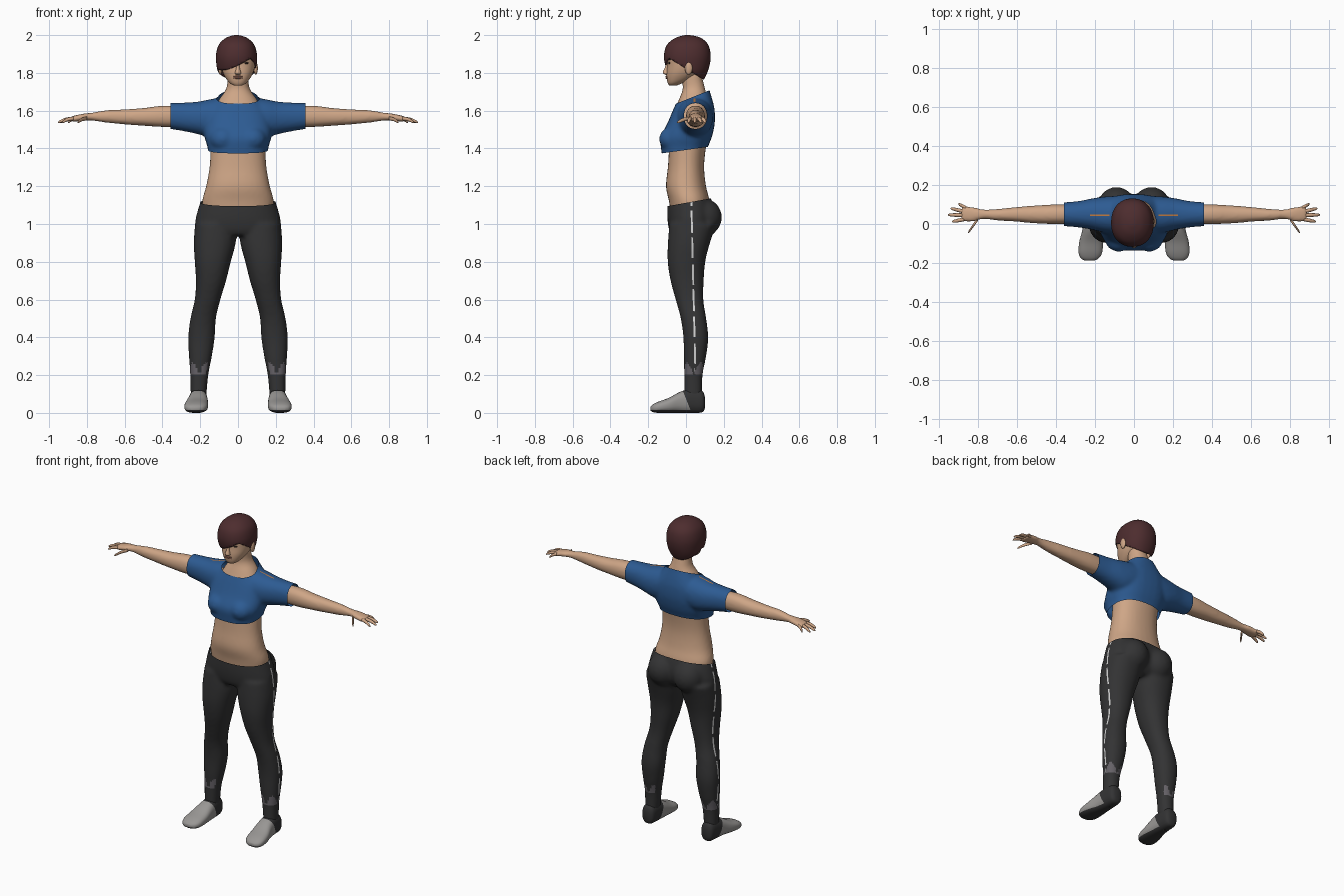
import bpy, bmesh, math
from mathutils import Matrix, Vector

if bpy.data.objects.get("Cube"):
    bpy.data.objects.remove(bpy.data.objects["Cube"])


def material(name, r, g, b):
    m = bpy.data.materials.new(name)
    m.use_nodes = True
    m.diffuse_color = (r, g, b, 1)
    node = m.node_tree.nodes["Principled BSDF"]
    node.inputs["Base Color"].default_value = (r, g, b, 1)
    node.inputs["Roughness"].default_value = .8
    return m


SKIN = material("skin", .62, .38, .24)
BLUE = material("blue cloth", .026, .105, .29)
BLACK = material("black cloth", .033, .033, .034)
HAIR = material("dark red hair", .075, .026, .028)
SHOE = material("shoe grey", .32, .31, .3)
PATCH = material("patch grey", .13, .12, .135)
STRIPE = material("stripe white", .65, .65, .65)
ORANGE = material("orange trim", .55, .2, .05)
DARK = material("dark brown", .03, .018, .014)
LIP = material("lip", .4, .18, .13)


def spline(rings, steps=4):
    """Smooth the ring table with a Catmull-Rom curve."""
    out = []
    for i in range(len(rings) - 1):
        a, b, c, d = (rings[max(0, min(len(rings) - 1, i + k))] for k in (-1, 0, 1, 2))
        for s in range(steps):
            t = s / steps
            out.append([q + t / 2 * (r - p + t * (2 * p - 5 * q + 4 * r - e + t * (3 * (q - r) + e - p)))
                        for p, q, r, e in zip(a, b, c, d)])
    return out + [rings[-1]]


def loft(bm, axis, rings, side=1, power=2.2, count=32):
    """Skin rounded rings (position, a0, a1, b0, b1) along an axis."""
    loops = []
    for t, a0, a1, b0, b1 in spline(rings):
        loop = []
        for k in range(count):
            ang = math.tau * k / count
            c, s = math.cos(ang), math.sin(ang)
            a = (a0 + a1) / 2 + (a1 - a0) / 2 * math.copysign(abs(c) ** (2 / power), c)
            b = (b0 + b1) / 2 + (b1 - b0) / 2 * math.copysign(abs(s) ** (2 / power), s)
            x, y, z = {"x": (t, a, b), "y": (a, t, b), "z": (a, b, t)}[axis]
            loop.append(bm.verts.new((side * x, y, z)))
        loops.append(loop)
    for p, q in zip(loops, loops[1:]):
        for k in range(count):
            bm.faces.new((p[k], p[k - 1], q[k - 1], q[k]))
    bm.faces.new(loops[0])
    bm.faces.new(loops[-1])


def blob(bm, centre, radii):
    m = Matrix.Translation(centre) @ Matrix.Diagonal((*radii, 1))
    bmesh.ops.create_uvsphere(bm, u_segments=24, v_segments=14, radius=1, matrix=m)


def wide(table):
    return [(z, -w, w, f, b) for z, w, f, b in table]


def make(name, bm, *mats):
    bmesh.ops.recalc_face_normals(bm, faces=bm.faces)
    me = bpy.data.meshes.new(name)
    bm.to_mesh(me)
    bm.free()
    for m in mats:
        me.materials.append(m)
    me.shade_smooth()
    ob = bpy.data.objects.new(name, me)
    bpy.context.scene.collection.objects.link(ob)
    return ob


def fuse(ob, voxel):
    """Blend overlapping shells into one skin and return it for editing."""
    mod = ob.modifiers.new("fuse", "REMESH")
    mod.mode, mod.voxel_size = "VOXEL", voxel
    mod = ob.modifiers.new("soften", "SMOOTH")
    mod.factor, mod.iterations = .5, 7
    bpy.context.view_layer.update()
    me = bpy.data.meshes.new_from_object(ob.evaluated_get(bpy.context.evaluated_depsgraph_get()))
    ob.modifiers.clear()
    bm = bmesh.new()
    bm.from_mesh(me)
    for f in bm.faces:
        f.material_index = 0
    return bm


def cut(bm, point, normal, clear=True):
    bmesh.ops.bisect_plane(bm, geom=bm.verts[:] + bm.edges[:] + bm.faces[:], plane_co=point,
                           plane_no=normal, clear_outer=clear)


def finish(ob, bm):
    bm.to_mesh(ob.data)
    bm.free()
    ob.data.shade_smooth()


# Bare body: trunk, neck and arms
bm = bmesh.new()
loft(bm, "z", wide([(1.05, .18, -.08, .12), (1.12, .19, -.09, .125), (1.2, .169, -.106, .106),
                    (1.3, .151, -.096, .096), (1.4, .146, -.09, .105), (1.5, .15, -.085, .125),
                    (1.6, .13, -.06, .125), (1.66, .1, -.037, .115), (1.72, .061, -.017, .1),
                    (1.8, .054, -.03, .08)]))
ARM = [(.15, .01, .09, 1.52, 1.61), (.37, 0, .1, 1.513, 1.627), (.5, .003, .095, 1.52, 1.614),
       (.6, .012, .087, 1.527, 1.607), (.7, .018, .077, 1.537, 1.602), (.77, .026, .074, 1.547, 1.59),
       (.82, .012, .087, 1.547, 1.584), (.87, .01, .092, 1.541, 1.573), (.885, .02, .085, 1.545, 1.568)]
for s in (1, -1):
    loft(bm, "x", ARM, s)
body = make("bare_body", bm, SKIN)
finish(body, fuse(body, .009))

# Fingers and thumbs
TIPS = [(.86, .082, .9, .103), (.87, .064, .94, .08), (.87, .045, .953, .047),
        (.87, .024, .932, .012), (.8, .025, .85, -.045)]
for s, label in ((1, "left"), (-1, "right")):
    bm = bmesh.new()
    for x0, y0, x1, y1 in TIPS:
        rings = []
        for t, r in ((0, .01), (.5, .0095), (.88, .007), (1, .002)):
            x, y, z = x0 + (x1 - x0) * t, y0 + (y1 - y0) * t, 1.559 - .022 * t * t
            rings.append((x, y - r, y + r, z - r, z + r))
        loft(bm, "x", rings, s, 2, 12)
    make(label + "_fingers", bm, SKIN)

# Cropped top with short sleeves
bm = bmesh.new()
loft(bm, "z", wide([(1.33, .155, -.122, .105), (1.4, .16, -.132, .114), (1.46, .177, -.135, .137),
                    (1.53, .18, -.1, .152), (1.6, .165, -.07, .152), (1.65, .125, -.048, .142),
                    (1.7, .088, -.028, .127), (1.76, .065, -.015, .112)]), power=2.5)
SLEEVE = [(.08, -.05, .145, 1.47, 1.67), (.15, -.045, .14, 1.46, 1.66), (.21, -.03, .132, 1.475, 1.648),
          (.28, -.018, .118, 1.49, 1.643), (.36, -.011, .111, 1.503, 1.64), (.4, -.011, .111, 1.507, 1.638)]
for s in (1, -1):
    loft(bm, "x", SLEEVE, s)
    blob(bm, (s * .078, -.075, 1.45), (.072, .067, .065))
top = make("cropped_top", bm, BLUE, ORANGE)
bm = fuse(top, .01)
cut(bm, (0, 0, 1.658), (0, -.4, 1))
cut(bm, (0, 0, 1.392), (0, .14, -1))
for s in (1, -1):
    cut(bm, (s * .358, 0, 1.57), (s, 0, 0))
for y in (.041, .049):
    cut(bm, (0, y, 0), (0, 1, 0), False)
# Shoulder trim
for f in bm.faces:
    c = f.calc_center_median()
    if .041 < c.y < .049 and .125 < abs(c.x) < .23 and f.normal.z > .6:
        f.material_index = 1
finish(top, bm)

# Leggings: hips, buttocks and legs
bm = bmesh.new()
loft(bm, "z", wide([(.94, .19, -.075, .1), (.97, .222, -.09, .13), (1.02, .226, -.098, .15),
                    (1.07, .214, -.099, .15), (1.12, .199, -.097, .138), (1.18, .18, -.1, .115)]))
LEG = [(1, .005, .228, -.088, .16), (.9, .012, .234, -.096, .127), (.8, .038, .229, -.097, .102),
       (.7, .063, .223, -.082, .094), (.6, .093, .229, -.055, .092), (.5, .117, .252, -.028, .107),
       (.4, .123, .264, -.014, .118), (.3, .138, .26, -.012, .107), (.2, .157, .253, -.01, .088),
       (.08, .168, .251, -.01, .086)]
for s in (1, -1):
    loft(bm, "z", LEG, s)
    blob(bm, (s * .09, .095, 1.035), (.095, .095, .1))
legs = make("leggings", bm, BLACK, STRIPE, PATCH)
bm = fuse(legs, .011)
cut(bm, (0, 0, 1.112), (0, -.18, 1))
for w in (-.005, .005):
    cut(bm, (0, .055 + w, 0), (0, 1, .024), False)
# Side stripe and ragged ankle patches
for f in bm.faces:
    c = f.calc_center_median()
    out = f.normal.x * math.copysign(1, c.x)
    if abs(c.y + .024 * c.z - .055) < .005 and out > .3 and c.z > .2 and math.sin(c.z * 45) > -.85:
        f.material_index = 1
    ang = math.atan2(c.y - .04, abs(c.x) - .205)
    if .2 < c.z < .2 + .065 * abs(math.sin(2 * ang)) and out > -.75:
        f.material_index = 2
finish(legs, bm)

# Shoes with dark soles and heels
SHOES = [(.1, .188, .232, .025, .085), (.085, .17, .25, .003, .118), (.03, .164, .256, 0, .128),
         (-.03, .16, .264, 0, .112), (-.09, .158, .28, 0, .08), (-.145, .163, .284, 0, .06),
         (-.175, .18, .272, .004, .045), (-.188, .205, .25, .012, .032)]
for s, label in ((1, "left"), (-1, "right")):
    bm = bmesh.new()
    loft(bm, "y", SHOES, s, 2.5)
    heel = Vector((0, 1, .4))
    cut(bm, (0, .03, 0), heel, False)
    cut(bm, (0, 0, .016), (0, 0, 1), False)
    for f in bm.faces:
        c = f.calc_center_median()
        f.material_index = int(c.z < .016 or heel.dot(c) > .03)
    make(label + "_shoe", bm, SHOE, BLACK)

# Head with nose and ears
bm = bmesh.new()
loft(bm, "z", wide([(1.733, .022, -.088, -.05), (1.745, .042, -.096, -.02), (1.768, .062, -.102, .03),
                    (1.8, .08, -.103, .07), (1.84, .091, -.099, .095), (1.89, .095, -.098, .108),
                    (1.93, .088, -.085, .1), (1.965, .06, -.055, .078), (1.98, .02, -.01, .03)]))
loft(bm, "z", wide([(1.79, .008, -.108, -.08), (1.797, .017, -.121, -.08), (1.808, .014, -.122, -.08),
                    (1.83, .009, -.111, -.08), (1.865, .008, -.1, -.08)]), count=16)
for s in (1, -1):
    blob(bm, (s * .094, .014, 1.825), (.011, .02, .034))
make("head", bm, SKIN)

# Eyes, brows and lips
bm = bmesh.new()
for s in (1, -1):
    blob(bm, (s * .04, -.087, 1.852), (.016, .007, .006))
    blob(bm, (s * .042, -.085, 1.872), (.021, .009, .0035))
make("eyes_and_brows", bm, DARK)
bm = bmesh.new()
for z in (1.773, 1.781):
    blob(bm, (0, -.1, z), (.025, .008, .005))
make("lips", bm, LIP)

# Short hair with a fringe swept to one side
bm = bmesh.new()
loft(bm, "z", [(z, -w - .008, w - .008, f, b) for z, w, f, b in
               [(1.755, .066, -.05, .09), (1.8, .096, -.09, .112), (1.85, .107, -.112, .127),
                (1.9, .108, -.116, .13), (1.95, .093, -.1, .117), (1.983, .06, -.06, .083),
                (1.997, .025, -.02, .04), (2, .004, 0, .01)]], count=48)
planes = [(Vector((0, 0, 1.822)), Vector((0, .62, 1))), (Vector((0, -.1, 1.842)), Vector((-.5, -.4, 1)))]
for point, normal in planes:
    cut(bm, point, normal, False)
bare = [f for f in bm.faces if all((f.calc_center_median() - p).dot(n) < 0 for p, n in planes)]
bmesh.ops.delete(bm, geom=bare, context="FACES")
hair = make("hair", bm, HAIR)
shell = hair.modifiers.new("thickness", "SOLIDIFY")
shell.thickness, shell.offset = .01, -1
